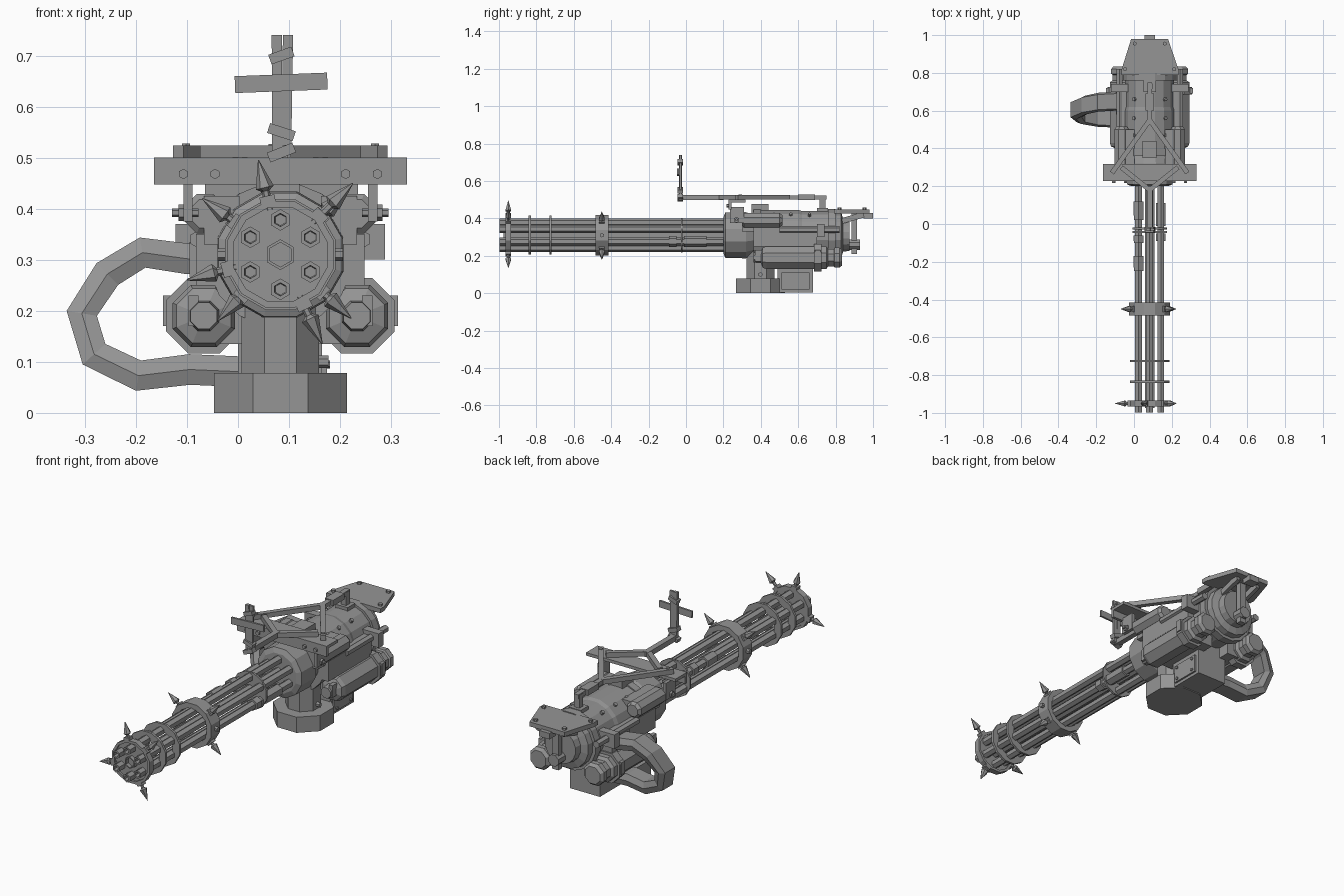
import bpy, bmesh, math
from mathutils import Vector, Matrix

if "Cube" in bpy.data.objects:
    bpy.data.objects.remove(bpy.data.objects["Cube"], do_unlink=True)

GREY = (0.3, 0.3, 0.3, 1)
metal = bpy.data.materials.new("gunmetal grey")
metal.use_nodes = True
metal.diffuse_color = GREY
metal.node_tree.nodes["Principled BSDF"].inputs["Base Color"].default_value = GREY
CX, CZ = 0.083, 0.31        # barrel axis


def finish(name, bm):
    bmesh.ops.recalc_face_normals(bm, faces=bm.faces[:])
    mesh = bpy.data.meshes.new(name)
    bm.to_mesh(mesh)
    bm.free()
    mesh.materials.append(metal)
    obj = bpy.data.objects.new(name, mesh)
    bpy.context.collection.objects.link(obj)
    return obj


def box(name, x, y, z):
    """Box from (min, max) ranges."""
    bm = bmesh.new()
    bmesh.ops.create_cube(bm, size=1)
    for v in bm.verts:
        v.co = [r[0] if c < 0 else r[1] for c, r in zip(v.co, (x, y, z))]
    return finish(name, bm)


def lathe(name, start, axis, profile, sides=12, turn=0.5, hole=False):
    """Rings of (distance along axis, radius); turn shifts by part of a side."""
    bm = bmesh.new()
    rot = Vector(axis).to_track_quat('Z', 'Y')
    rings = []
    for d, r in profile:
        angles = [math.tau * (i + turn) / sides for i in range(sides)]
        rings.append([bm.verts.new(Vector(start) + rot @ Vector(
            (r * math.cos(a), r * math.sin(a), d))) for a in angles])
    pairs = list(zip(rings, rings[1:] + rings[:1])) if hole else list(zip(rings, rings[1:]))
    for a, b in pairs:
        for i in range(sides):
            j = (i + 1) % sides
            bm.faces.new((a[i], a[j], b[j], b[i]))
    if not hole:
        bm.faces.new(rings[0])
        bm.faces.new(rings[-1])
    return finish(name, bm)


def along_y(name, x, z, profile, sides=12, turn=0.5, hole=False):
    return lathe(name, (x, 0, z), (0, 1, 0), profile, sides, turn, hole)


def ring(name, y0, y1, outer, inner, sides=12):
    along_y(name, CX, CZ, [(y0, inner), (y0, outer), (y1, outer), (y1, inner)], sides, hole=True)


def beam(name, a, b, width, height):
    """Rectangular bar between two points."""
    a, b = Vector(a), Vector(b)
    d = (b - a).normalized()
    up = Vector((0, 0, 1)) if abs(d.z) < 0.9 else Vector((0, 1, 0))
    side = d.cross(up).normalized()
    up = side.cross(d)
    bm = bmesh.new()
    bmesh.ops.create_cube(bm, size=1)
    for v in bm.verts:
        c = v.co.copy()
        v.co = (a + b) / 2 + d * c.x * (b - a).length + side * c.y * width + up * c.z * height
    return finish(name, bm)


def bolt(name, at, axis, r=0.01, h=0.012):
    lathe(name, at, axis, [(0, r), (h, r)], 6)


def plate(name, points, z0, z1):
    bm = bmesh.new()
    face = bm.faces.new([bm.verts.new((x, y, z0)) for x, y in points])
    top = bmesh.ops.extrude_face_region(bm, geom=[face])["geom"]
    bmesh.ops.translate(bm, vec=(0, 0, z1 - z0),
                        verts=[v for v in top if isinstance(v, bmesh.types.BMVert)])
    return finish(name, bm)


# Barrel cluster: hollow muzzles and a hexagonal core
for i in range(6):
    a = math.radians(90 + 60 * i)
    x, z = CX + 0.068 * math.cos(a), CZ + 0.068 * math.sin(a)
    along_y("barrel", x, z, [(0.25, 0.021), (-0.998, 0.021), (-0.998, 0.013), (-0.95, 0.011)], 6)
along_y("core_shaft", CX, CZ, [(0.25, 0.03), (-0.975, 0.03), (-0.975, 0.024), (-0.95, 0.024)], 6)

# Rings holding the barrels
along_y("muzzle_disc", CX, CZ, [(-0.955, 0.1), (-0.94, 0.1)])
for y in (-0.835, -0.725):
    ring("barrel_ring", y - 0.006, y + 0.006, 0.108, 0.07)
ring("muzzle_band", -0.965, -0.935, 0.108, 0.095)
ring("middle_collar", -0.485, -0.415, 0.112, 0.085)
ring("rear_disc", -0.028, -0.018, 0.095, 0.03)


# Spikes: shank, barbed head and a foot on the ring
def spike(y, tip_x, tip_z):
    d = Vector((tip_x - CX, 0, tip_z - CZ))
    n = d.length
    d.normalize()
    foot = Vector((CX, y, CZ))
    lathe("spike", foot, d, [(0.09, 0.008), (n - 0.062, 0.008), (n - 0.055, 0.018), (n, 0.001)], 6)
    beam("spike_foot", foot + d * 0.095, foot + d * 0.118, 0.03, 0.03)


for tip in ((0.04, 0.495), (0.225, 0.45), (-0.1, 0.26), (0.165, 0.135)):
    spike(-0.95, *tip)
for tip in ((-0.07, 0.42), (0.215, 0.435), (-0.04, 0.18), (0.222, 0.185)):
    spike(-0.45, *tip)
for s in (-1, 1):
    bolt("collar_bolt", (CX + s * 0.105, -0.45, CZ), (s, 0, 0), 0.012, 0.018)

# Cloth wraps on the outer barrels
for x, z, y0, y1 in ((0.024, 0.345, 0.02, 0.12), (0.024, 0.345, -0.1, -0.06), (0.024, 0.345, -0.25, -0.17),
                     (0.142, 0.277, -0.09, -0.05), (0.142, 0.277, -0.01, 0.11)):
    along_y("barrel_wrap", x, z, [(y0, 0.029), (y1, 0.03)], 6)

# Main housing, bands and rear cap
along_y("front_housing", CX, CZ, [(0.2, 0.1), (0.21, 0.125), (0.32, 0.128), (0.36, 0.11), (0.4, 0.11)])
along_y("main_housing", CX, CZ, [(0.36, 0.12), (0.4, 0.138), (0.6, 0.138), (0.62, 0.132),
                                 (0.77, 0.132), (0.83, 0.125), (0.84, 0.09), (0.875, 0.085)], 16)
for y0, y1 in ((0.36, 0.4), (0.76, 0.8)):
    ring("housing_band", y0, y1, 0.144, 0.11, 16)
for s in (-1, 1):
    for y in (0.47, 0.56, 0.66):
        d = Vector((s * 0.6, 0, 0.8))
        bolt("housing_bolt", Vector((CX, y, CZ)) + d * 0.13, d, 0.01, 0.014)
box("top_block", (0.045, 0.12), (0.35, 0.44), (0.42, 0.478))
box("rear_hanger", (0.065, 0.1), (0.885, 0.915), (0.21, 0.43))
along_y("rear_knob", CX, 0.26, [(0.86, 0.03), (0.93, 0.03)], 8)

# Parts mirrored to both sides of the barrel axis
for s in (-1, 1):
    def X(d):
        return CX + s * d

    def span(a, b):
        return sorted((X(a), X(b)))

    along_y("lower_cylinder", X(0.15), 0.19, [(0.36, 0.028), (0.4, 0.032), (0.41, 0.058), (0.43, 0.066), (0.75, 0.066),
                                              (0.76, 0.05), (0.79, 0.05), (0.795, 0.058), (0.82, 0.058), (0.835, 0.045)], 8)
    along_y("cylinder_clamp", X(0.15), 0.19, [(0.685, 0.08), (0.725, 0.08)], 8)
    box("cylinder_lug", span(0.205, 0.23), (0.69, 0.72), (0.17, 0.23))
    box("cylinder_catch", span(0.16, 0.18), (0.37, 0.42), (0.17, 0.23))
    box("cylinder_mount", span(0.05, 0.14), (0.45, 0.74), (0.135, 0.25))
    along_y("upper_cylinder", X(0.148), 0.39, [(0.3, 0.03), (0.31, 0.042), (0.5, 0.042), (0.515, 0.03)], 8)
    box("upper_mount", span(0.08, 0.15), (0.3, 0.5), (0.33, 0.425))
    along_y("side_rod", X(0.16), 0.34, [(0.5, 0.018), (0.82, 0.018)], 6)
    box("rod_bracket", span(0.1, 0.205), (0.7, 0.74), (0.3, 0.37))
    box("side_cheek", span(0.1, 0.165), (0.36, 0.7), (0.25, 0.35))
    box("bar_hanger", span(0.172, 0.19), (0.235, 0.31), (0.375, 0.46))
    lathe("hanger_bolt", (X(0.16), 0.27, 0.392), (s, 0, 0),
          [(0, 0.008), (0.03, 0.008), (0.03, 0.016), (0.04, 0.016), (0.04, 0.008), (0.052, 0.008)], 6)
    for d in (0.128, 0.19):
        bolt("bar_bolt", (X(d), 0.228, 0.468), (0, -1, 0))
    # Sight frame legs, rear to front
    beam("frame_rear_leg", (CX, 0.55, 0.512), (X(0.2), 0.27, 0.512), 0.025, 0.024)
    beam("frame_front_leg", (X(0.15), 0.3, 0.512), (CX, 0.18, 0.512), 0.025, 0.024)
    bolt("frame_bolt", (X(0.185), 0.29, 0.518), (0, 0, 1), 0.009, 0.01)

# Cross bar: angle profile
box("cross_bar_face", (CX - 0.248, CX + 0.248), (0.227, 0.242), (0.447, 0.5))
box("cross_bar_top", (CX - 0.248, CX + 0.248), (0.242, 0.317), (0.485, 0.5))

# Sight rail and rear post
beam("sight_rail", (CX, -0.04, 0.512), (CX, 0.2, 0.512), 0.028, 0.026)
beam("frame_spine", (CX, 0.53, 0.512), (CX, 0.75, 0.512), 0.025, 0.022)
box("spine_clamp", (0.06, 0.106), (0.6, 0.69), (0.498, 0.527))
box("rear_post", (0.068, 0.098), (0.715, 0.745), (0.4, 0.52))
box("post_foot", (0.05, 0.116), (0.7, 0.76), (0.42, 0.455))

# Cross sight made of rough boards tied together
beam("sight_board", (0.077, -0.03, 0.5), (0.076, -0.03, 0.74), 0.02, 0.016)
beam("sight_board", (0.094, -0.03, 0.5), (0.098, -0.03, 0.74), 0.02, 0.011)
beam("sight_arm", (-0.006, -0.042, 0.643), (0.175, -0.042, 0.65), 0.01, 0.033)
for z, w, tilt in ((0.51, 0.05, 0.01), (0.55, 0.05, -0.008), (0.70, 0.045, 0.008)):
    beam("sight_wrap", (CX + 0.002 - w / 2, -0.03, z - tilt), (CX + 0.002 + w / 2, -0.03, z + tilt), 0.03, 0.02)

# Rear top plate with bolts and gussets
plate("rear_plate", [(-0.065, 0.79), (0.235, 0.79), (0.235, 0.82), (0.18, 0.98), (-0.015, 0.98), (-0.065, 0.82)], 0.425, 0.447)
box("rear_plate_tab", (0.055, 0.112), (0.95, 1.0), (0.4, 0.43))
for s in (-1, 1):
    for d, y in ((0.13, 0.82), (0.08, 0.955)):
        bolt("plate_bolt", (CX + s * d, y, 0.445), (0, 0, 1), 0.011)
    beam("plate_gusset", (CX + s * 0.06, 0.83, 0.385), (CX + s * 0.06, 0.95, 0.42), 0.02, 0.03)

# Base, pillar and rear box
lathe("base_foot", (CX, 0.398, 0), (0, 0, 1), [(0, 0.141), (0.078, 0.141)], 8)
lathe("pillar", (CX, 0.398, 0.07), (0, 0, 1), [(0, 0.082), (0.18, 0.082)], 8)
box("base_box", (0.0, 0.165), (0.49, 0.68), (0.005, 0.2))
box("box_cover", (0.16, 0.174), (0.51, 0.66), (0.02, 0.11))
for y in (0.53, 0.64):
    for z in (0.035, 0.095):
        bolt("cover_bolt", (0.172, y, z), (1, 0, 0), 0.008, 0.008)
bolt("pillar_bolt", (0.155, 0.398, 0.1), (1, 0, 0), 0.012, 0.022)

# Ammunition chute: rectangular section swept along a bent loop
path = [(-0.02, 0.65, 0.298), (-0.1, 0.65, 0.302), (-0.187, 0.645, 0.314), (-0.256, 0.63, 0.272),
        (-0.306, 0.605, 0.195), (-0.282, 0.58, 0.115), (-0.195, 0.565, 0.073), (-0.095, 0.56, 0.085),
        (0.02, 0.56, 0.08)]
pts = [Vector(p) for p in path]
bm = bmesh.new()
loops = []
for i, p in enumerate(pts):
    t = pts[min(i + 1, len(pts) - 1)] - pts[max(i - 1, 0)]
    n = Vector((-t.z, 0, t.x)).normalized()
    loops.append([bm.verts.new(p + n * a * 0.03 + Vector((0, b * 0.05, 0)))
                  for a, b in ((-1, -0.8), (-1, 0.8), (0, 1), (1, 0.8), (1, -0.8), (0, -1))])
for a, b in zip(loops, loops[1:]):
    for i in range(6):
        j = (i + 1) % 6
        bm.faces.new((a[i], a[j], b[j], b[i]))
bm.faces.new(loops[0])
bm.faces.new(loops[-1])
finish("ammo_chute", bm)
box("chute_inlet", (-0.095, -0.02), (0.58, 0.72), (0.265, 0.335))
